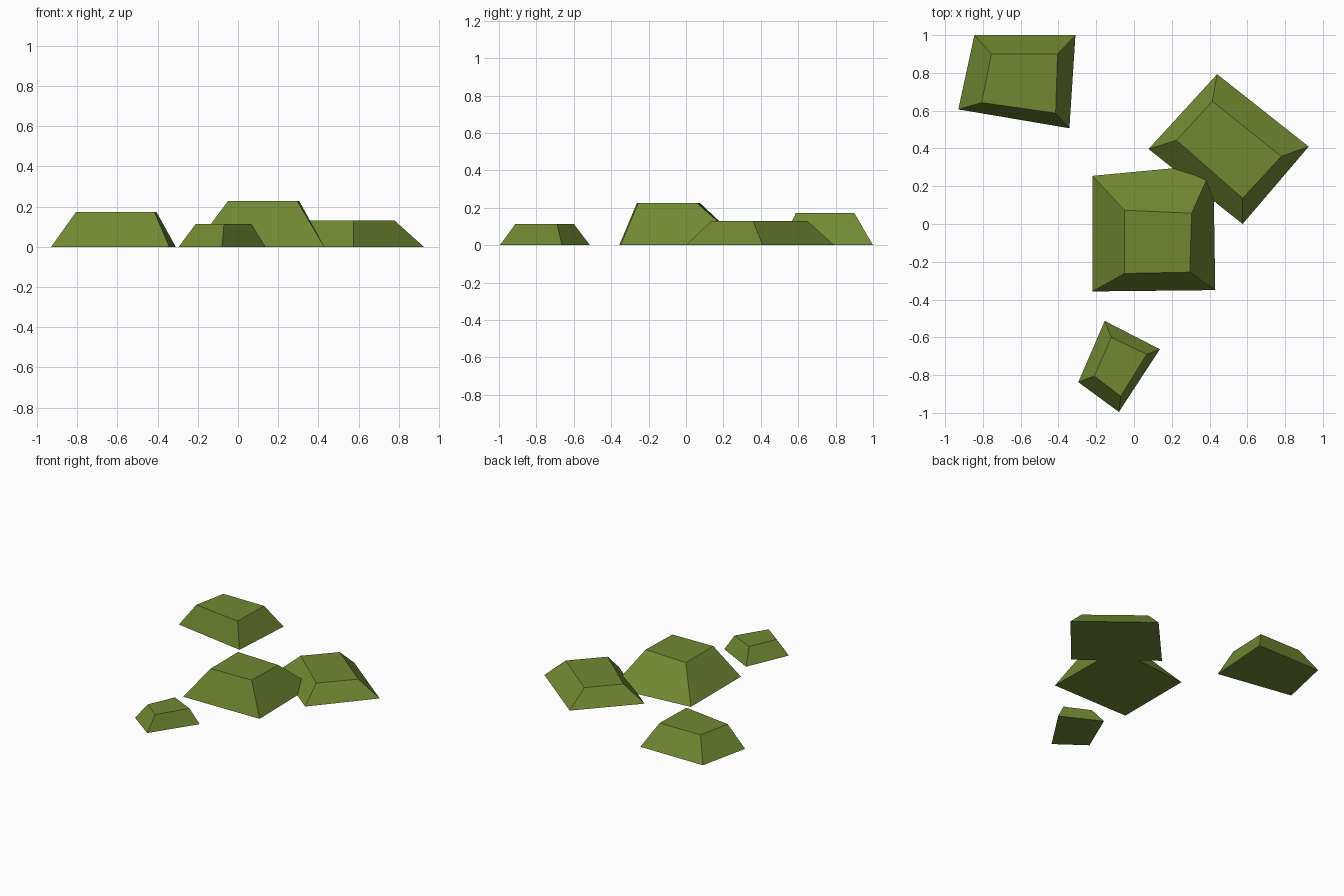
import bpy, bmesh

if "Cube" in bpy.data.objects:
    bpy.data.objects.remove(bpy.data.objects["Cube"])

grass = bpy.data.materials.new("grass green")
grass.diffuse_color = (0.165, 0.25, 0.032, 1)
grass.use_nodes = True
grass.node_tree.nodes["Principled BSDF"].inputs["Base Color"].default_value = grass.diffuse_color


def mound(name, base, top, height):
    """Closed frustum from two clockwise outlines (seen from above)."""
    bm = bmesh.new()
    lo = [bm.verts.new((x, y, 0)) for x, y in base]
    hi = [bm.verts.new((x, y, height)) for x, y in top]
    bm.faces.new(lo)
    bm.faces.new(hi[::-1])
    n = len(lo)
    for i in range(n):
        j = (i + 1) % n
        bm.faces.new((lo[j], lo[i], hi[i], hi[j]))
    bmesh.ops.recalc_face_normals(bm, faces=bm.faces[:])
    mesh = bpy.data.meshes.new(name)
    bm.to_mesh(mesh)
    bm.free()
    mesh.materials.append(grass)
    obj = bpy.data.objects.new(name, mesh)
    bpy.context.collection.objects.link(obj)
    return obj


# Tall mound in the middle, its back right corner runs into the right mound
mound("centre_mound",
      [(-0.22, 0.255), (0.42, 0.315), (0.43, -0.35), (-0.22, -0.357)],
      [(-0.05, 0.073), (0.305, 0.057), (0.295, -0.255), (-0.05, -0.262)], 0.227)

# Low, wide mound on the right
mound("right_mound",
      [(0.44, 0.793), (0.925, 0.41), (0.575, 0.0), (0.077, 0.397)],
      [(0.415, 0.65), (0.78, 0.358), (0.575, 0.136), (0.225, 0.443)], 0.13)

# Back left mound
mound("back_mound",
      [(-0.845, 1.0), (-0.31, 1.0), (-0.342, 0.507), (-0.93, 0.607)],
      [(-0.755, 0.9), (-0.405, 0.9), (-0.415, 0.587), (-0.807, 0.643)], 0.172)

# Small front mound
mound("front_mound",
      [(-0.155, -0.513), (0.137, -0.663), (-0.08, -0.995), (-0.295, -0.837)],
      [(-0.12, -0.6), (0.067, -0.69), (-0.07, -0.912), (-0.21, -0.805)], 0.114)
